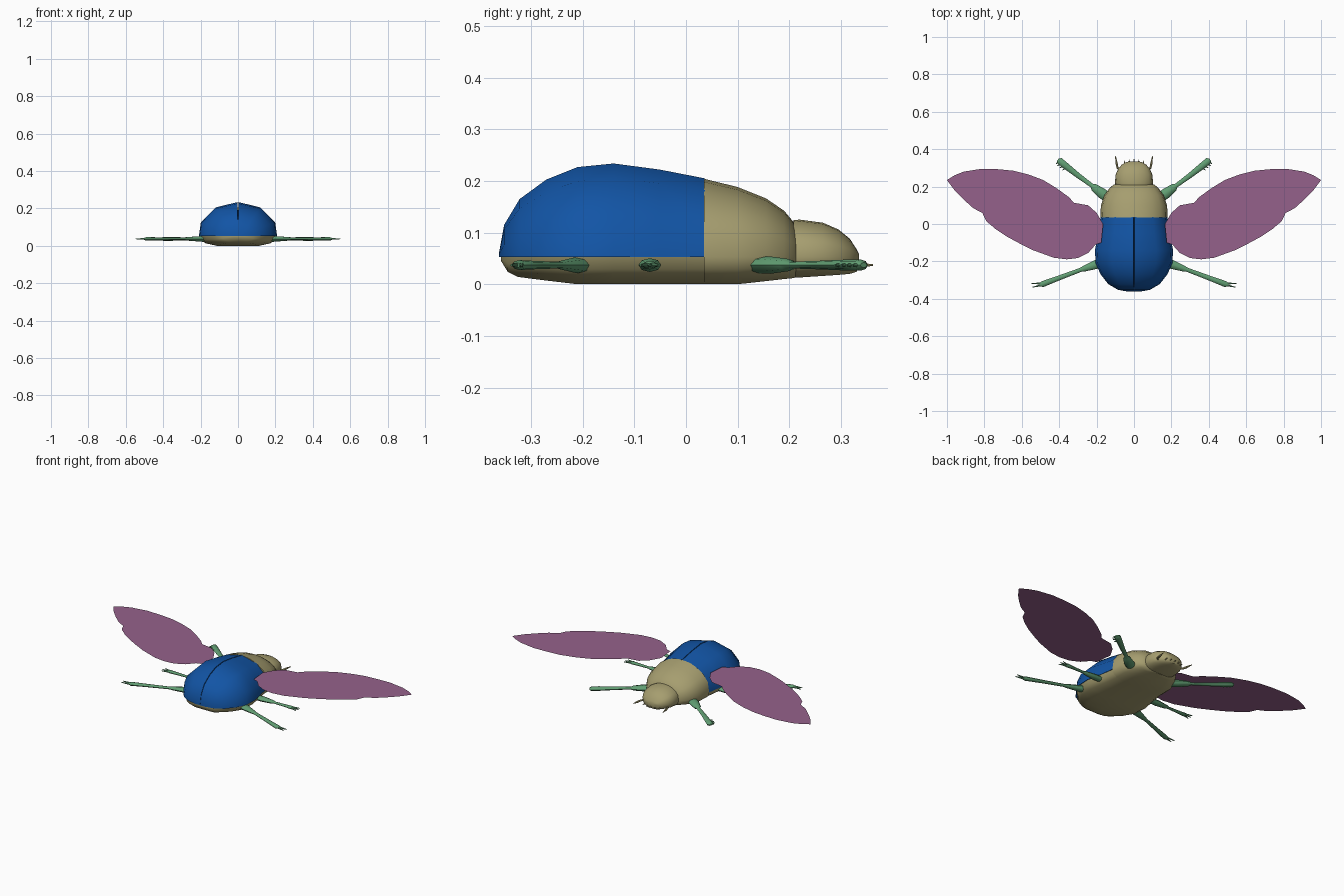
import bpy, bmesh, math
from mathutils import Vector


def material(name, rgb):
    m = bpy.data.materials.new(name)
    m.diffuse_color = (*rgb, 1)
    return m


TAN = material("tan_shell", (0.38, 0.34, 0.16))
BLUE = material("blue_shell", (0.006, 0.09, 0.38))
GREEN = material("green_leg", (0.12, 0.34, 0.17))
PURPLE = material("purple_wing", (0.30, 0.12, 0.26))


def finish(bm, name, mat, smooth=True):
    if smooth:
        bmesh.ops.recalc_face_normals(bm, faces=bm.faces)
    me = bpy.data.meshes.new(name)
    bm.to_mesh(me)
    bm.free()
    ob = bpy.data.objects.new(name, me)
    bpy.context.collection.objects.link(ob)
    me.materials.append(mat)
    if smooth:
        bpy.ops.object.select_all(action='DESELECT')
        ob.select_set(True)
        bpy.context.view_layer.objects.active = ob
        bpy.ops.object.shade_smooth_by_angle(angle=math.radians(45))
    return ob


def skin(rings, name, mat, closed=True, cap=True):
    """Join a row of equal cross-sections into one surface."""
    bm = bmesh.new()
    vs = [[bm.verts.new(p) for p in r] for r in rings]
    n = len(rings[0])
    for a, b in zip(vs, vs[1:]):
        for i in range(n if closed else n - 1):
            j = (i + 1) % n
            bm.faces.new((a[i], a[j], b[j], b[i]))
    if cap:
        bm.faces.new(vs[0])
        bm.faces.new(vs[-1])
    return finish(bm, name, mat)


# Cross-sections as (width share, height share)
UPPER = [(0, 1), (0.30, 0.96), (0.57, 0.84), (0.80, 0.65), (0.95, 0.40), (1, 0)]
LOWER = [(0.96, -0.45), (0.84, -0.75), (0.55, -1), (0, -1)]
WINGCASE = [(0, 0.5), (0.012, 0.998), (0.57, 0.84), (0.95, 0.40), (1, 0)]
SPLIT = 0.053


def body(name, stations, mat, top=True):
    """Stations: y, half width, top z, bottom z."""
    rings = []
    for y, w, zt, zb in stations:
        half = (UPPER if top else [(0, 0), (1, 0)]) + LOWER
        pts = [(u * w, y, SPLIT + v * ((zt - SPLIT) if v > 0 else (SPLIT - zb)))
               for u, v in half]
        rings.append(pts + [(-x, yy, z) for x, yy, z in pts[-2:0:-1]])
    skin(rings, name, mat)


# Underside of the abdomen
body("abdomen_underside", [
    (-0.358, 0.03, 0, 0.045), (-0.345, 0.085, 0, 0.024), (-0.325, 0.12, 0, 0.014),
    (-0.27, 0.172, 0, 0.007), (-0.21, 0.202, 0, 0), (-0.14, 0.206, 0, 0),
    (-0.05, 0.188, 0, 0), (0.037, 0.175, 0, 0)], TAN, top=False)

# Thorax and head
body("thorax", [
    (0.035, 0.18, 0.204, 0), (0.10, 0.177, 0.188, 0), (0.155, 0.158, 0.166, 0.006),
    (0.19, 0.132, 0.142, 0.01), (0.21, 0.11, 0.118, 0.012),
    (0.216, 0.09, 0.10, 0.02)], TAN)
body("head", [
    (0.208, 0.098, 0.124, 0.013), (0.22, 0.102, 0.125, 0.013),
    (0.265, 0.098, 0.119, 0.016), (0.295, 0.085, 0.106, 0.018),
    (0.317, 0.066, 0.088, 0.02), (0.33, 0.044, 0.068, 0.024),
    (0.335, 0.025, 0.058, 0.034)], TAN)

# Two wing cases meeting in a narrow groove
CASE = [(-0.362, 0.03, 0.06), (-0.352, 0.085, 0.115), (-0.322, 0.137, 0.165),
        (-0.27, 0.178, 0.203), (-0.21, 0.205, 0.227), (-0.14, 0.209, 0.234),
        (-0.05, 0.19, 0.222), (0.037, 0.178, 0.205)]
for side, label in ((1, "right"), (-1, "left")):
    skin([[(side * u * w, y, SPLIT + v * (zt - SPLIT)) for u, v in WINGCASE + [(0, 0)]]
          for y, w, zt in CASE], label + "_wing_case", BLUE)

# Flat membrane wings
WING = [(0.165, 0.0), (0.20, 0.06), (0.245, 0.10), (0.32, 0.113), (0.35, 0.145),
        (0.415, 0.192), (0.485, 0.235), (0.565, 0.265), (0.645, 0.285), (0.73, 0.293),
        (0.815, 0.295), (0.91, 0.28), (0.96, 0.26), (1.0, 0.235), (0.955, 0.175),
        (0.91, 0.13), (0.86, 0.085), (0.81, 0.058), (0.79, 0.015), (0.74, -0.027),
        (0.68, -0.067), (0.61, -0.105), (0.54, -0.14), (0.43, -0.18), (0.36, -0.189),
        (0.30, -0.182), (0.245, -0.155), (0.205, -0.11), (0.175, -0.10)]
for side, label in ((1, "right"), (-1, "left")):
    bm = bmesh.new()
    f = bm.faces.new([bm.verts.new((side * x, y, 0.157)) for x, y in WING])
    f.normal_update()
    if f.normal.z < 0:
        f.normal_flip()
    finish(bm, label + "_wing", PURPLE, smooth=False)


def limb(name, pts, mat, flat=1.0, sides=8):
    """Tapered tube through (x, y, z, radius), squashed in z by flat."""
    rings = []
    for k, (x, y, z, r) in enumerate(pts):
        a, b = pts[max(k - 1, 0)], pts[min(k + 1, len(pts) - 1)]
        d = Vector((b[0] - a[0], b[1] - a[1], 0)).normalized()
        ring = []
        for i in range(sides):
            t = 2 * math.pi * i / sides
            ring.append((x - d.y * r * math.cos(t), y + d.x * r * math.cos(t),
                         z + r * flat * math.sin(t)))
        rings.append(ring)
    skin(rings, name, mat)


Z = 0.037
LEGS = {
    "front": [(0.11, 0.12, 0.026), (0.17, 0.163, 0.028), (0.215, 0.197, 0.02),
              (0.225, 0.205, 0.011), (0.30, 0.26, 0.014), (0.37, 0.315, 0.018),
              (0.398, 0.338, 0.018), (0.407, 0.344, 0.008)],
    "middle": [(0.14, -0.07, 0.02), (0.22, -0.07, 0.022), (0.285, -0.07, 0.014),
               (0.295, -0.07, 0.009), (0.37, -0.07, 0.011), (0.41, -0.07, 0.014),
               (0.418, -0.07, 0.006)],
    "rear": [(0.12, -0.18, 0.024), (0.19, -0.212, 0.026), (0.27, -0.24, 0.015),
             (0.285, -0.245, 0.011), (0.40, -0.288, 0.013), (0.49, -0.322, 0.016),
             (0.505, -0.327, 0.007)]}
# Claws as start and end points on the right side
CLAWS = {
    "front": [((0.355, 0.305), (0.382, 0.288)), ((0.37, 0.318), (0.397, 0.30)),
              ((0.385, 0.328), (0.41, 0.31)), ((0.398, 0.338), (0.416, 0.322))],
    "middle": [((0.405, -0.066), (0.45, -0.052)), ((0.405, -0.07), (0.455, -0.07)),
               ((0.405, -0.074), (0.45, -0.088))],
    "rear": [((0.49, -0.318), (0.548, -0.318)), ((0.49, -0.326), (0.543, -0.338))]}

for side, label in ((1, "right"), (-1, "left")):
    for leg, pts in LEGS.items():
        limb(f"{label}_{leg}_leg", [(side * x, y, Z, r) for x, y, r in pts], GREEN, 0.6)
        for i, (a, b) in enumerate(CLAWS[leg]):
            limb(f"{label}_{leg}_claw_{i}", [(side * a[0], a[1], Z, 0.006),
                                             (side * b[0], b[1], Z, 0.002)], GREEN, 1, 6)
    # Feelers beside the head
    limb(label + "_feeler", [(side * 0.07, 0.285, Z, 0.005), (side * 0.088, 0.30, Z, 0.005),
                             (side * 0.093, 0.325, Z, 0.006), (side * 0.099, 0.362, Z, 0.002)],
         TAN, 1, 6)

# Small teeth along the front edge of the head
for i in range(-2, 3):
    x = i * 0.024
    y = 0.328 - 4 * x * x
    limb(f"head_tooth_{i + 2}", [(x, y - 0.015, 0.034, 0.006),
                                 (x * 1.08, y + 0.02, 0.034, 0.0015)], TAN, 1, 6)
